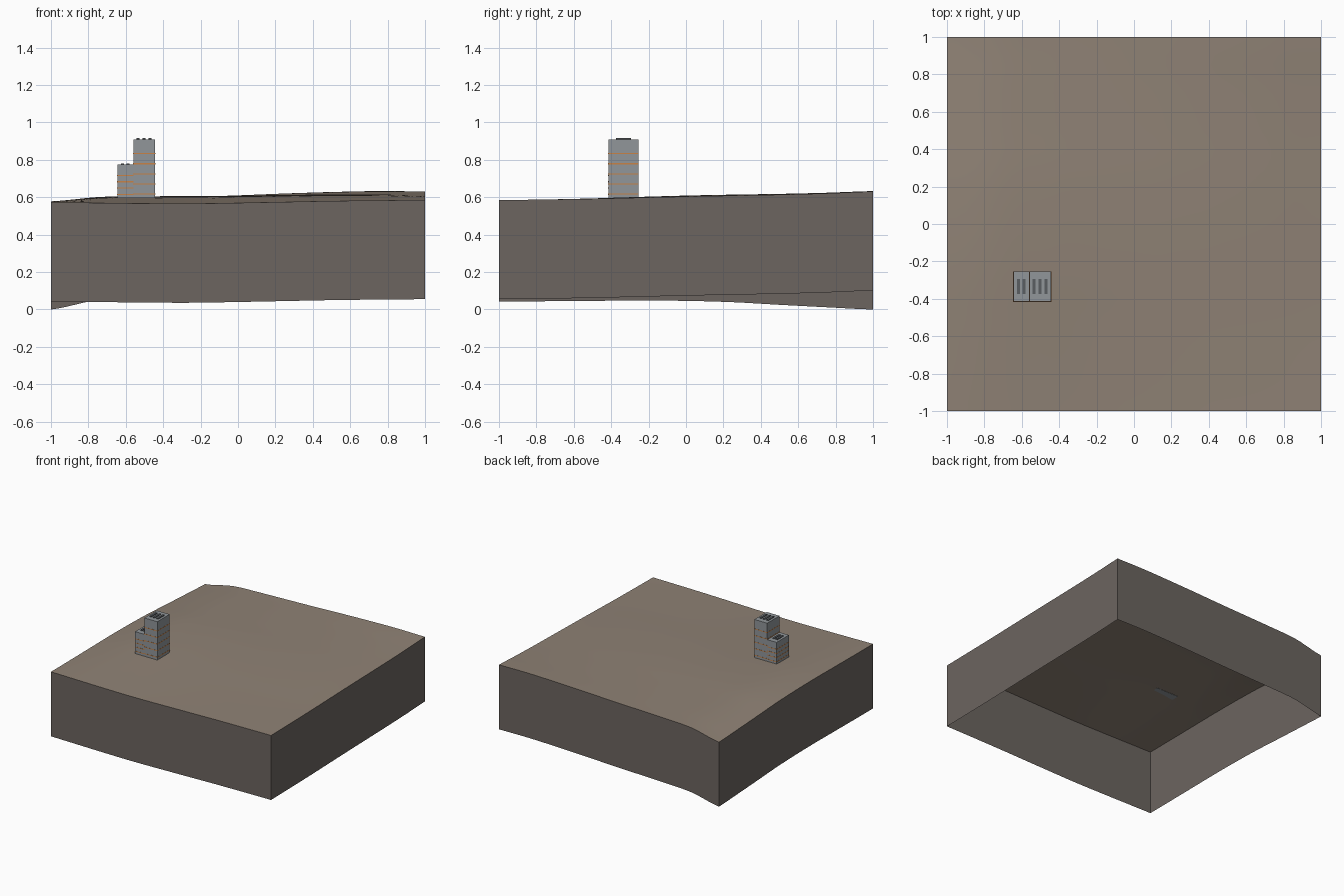
import bpy, bmesh, math

if "Cube" in bpy.data.objects:
    bpy.data.objects.remove(bpy.data.objects["Cube"], do_unlink=True)


def material(name, color):
    m = bpy.data.materials.new(name)
    m.use_nodes = True
    m.diffuse_color = (*color, 1)
    m.node_tree.nodes["Principled BSDF"].inputs["Base Color"].default_value = (*color, 1)
    return m


soil = material("soil brown", (0.275, 0.223, 0.178))
earth = material("dark earth", (0.150, 0.130, 0.117))
concrete = material("concrete grey", (0.283, 0.305, 0.323))
orange = material("orange band", (0.578, 0.223, 0.061))
dark = material("dark vent", (0.10, 0.11, 0.12))

# Heights along the four terrain edges, evenly spaced from -1 to 1
FRONT = [.573, .570, .567, .566, .570, .575, .580, .583, .585]
BACK = [.530, .581, .594, .602, .610, .620, .628, .633, .631]
LEFT = [.573, .574, .576, .578, .576, .569, .555, .542, .530]
RIGHT = [.585, .588, .592, .598, .604, .609, .614, .621, .631]
DEPTH = 0.53
N = 40


def sample(pts, t):
    """Smooth curve through evenly spaced heights, t from 0 to 1."""
    last = len(pts) - 1
    i = min(int(t * last), last - 1)
    f = t * last - i
    a, b, c, d = (pts[max(0, min(last, i + k))] for k in (-1, 0, 1, 2))
    return b + f / 2 * (c - a + f * (2*a - 5*b + 4*c - d + f * (3*(b - c) + d - a)))


def ground(u, v):
    """Blend the four edges across the patch, with a low rise under the towers."""
    across = (1 - v) * sample(FRONT, u) + v * sample(BACK, u)
    along = (1 - u) * sample(LEFT, v) + u * sample(RIGHT, v)
    corners = ((1 - v) * ((1 - u) * FRONT[0] + u * FRONT[-1])
               + v * ((1 - u) * BACK[0] + u * BACK[-1]))
    rise = 0.009 * math.sin(math.pi * u) ** 0.7 * math.sin(math.pi * v) * (1 - u)
    return across + along - corners + rise


def point(i, j, drop=0):
    u, v = i / N, j / N
    return (2 * u - 1, 2 * v - 1, ground(u, v) - drop)


def finish(name, bm, mat, smooth=False):
    mesh = bpy.data.meshes.new(name)
    bm.to_mesh(mesh)
    bm.free()
    mesh.materials.append(mat)
    if smooth:
        mesh.shade_smooth()
    obj = bpy.data.objects.new(name, mesh)
    bpy.context.collection.objects.link(obj)
    return obj


# Rolling ground surface
bm = bmesh.new()
grid = [[bm.verts.new(point(i, j)) for j in range(N + 1)] for i in range(N + 1)]
for i in range(N):
    for j in range(N):
        bm.faces.new((grid[i][j], grid[i+1][j], grid[i+1][j+1], grid[i][j+1]))
finish("ground_surface", bm, soil, smooth=True)

# Skirt walls hanging from the rim, open underneath
bm = bmesh.new()
rim = ([(i, 0) for i in range(N)] + [(N, j) for j in range(N)]
       + [(i, N) for i in range(N, 0, -1)] + [(0, j) for j in range(N, 0, -1)])
upper = [bm.verts.new(point(i, j)) for i, j in rim]
lower = [bm.verts.new(point(i, j, DEPTH)) for i, j in rim]
for k in range(len(rim)):
    n = (k + 1) % len(rim)
    bm.faces.new((lower[k], lower[n], upper[n], upper[k]))
finish("ground_walls", bm, earth)


def box(name, x, y, z, mat):
    """Box from its low and high limits on each axis."""
    bm = bmesh.new()
    bmesh.ops.create_cube(bm, size=1)
    for v in bm.verts:
        v.co = [lim[0] if c < 0 else lim[1] for c, lim in zip(v.co, (x, y, z))]
    return finish(name, bm, mat)


# Two adjoining towers with floor bands and roof vents
Y0, Y1, BASE, LIP = -0.415, -0.255, 0.595, 0.001


def tower(name, x0, x1, top, bands, vents):
    box(name, (x0, x1), (Y0, Y1), (BASE, top), concrete)
    for z in bands:
        box(name + "_band", (x0 - LIP, x1 + LIP), (Y0 - LIP, Y1 + LIP),
            (z - 0.003, z + 0.003), orange)
    for x in vents:
        box(name + "_roof_vent", (x - 0.008, x + 0.008), (-0.375, -0.295),
            (top, top + 0.006), dark)


tower("tall_tower", -0.56, -0.443, 0.91,
      [0.617 + 0.054 * k for k in range(5)], (-0.534, -0.502, -0.470))
tower("short_tower", -0.645, -0.56, 0.775,
      [0.615 + 0.034 * k for k in range(4)], (-0.617, -0.588))
